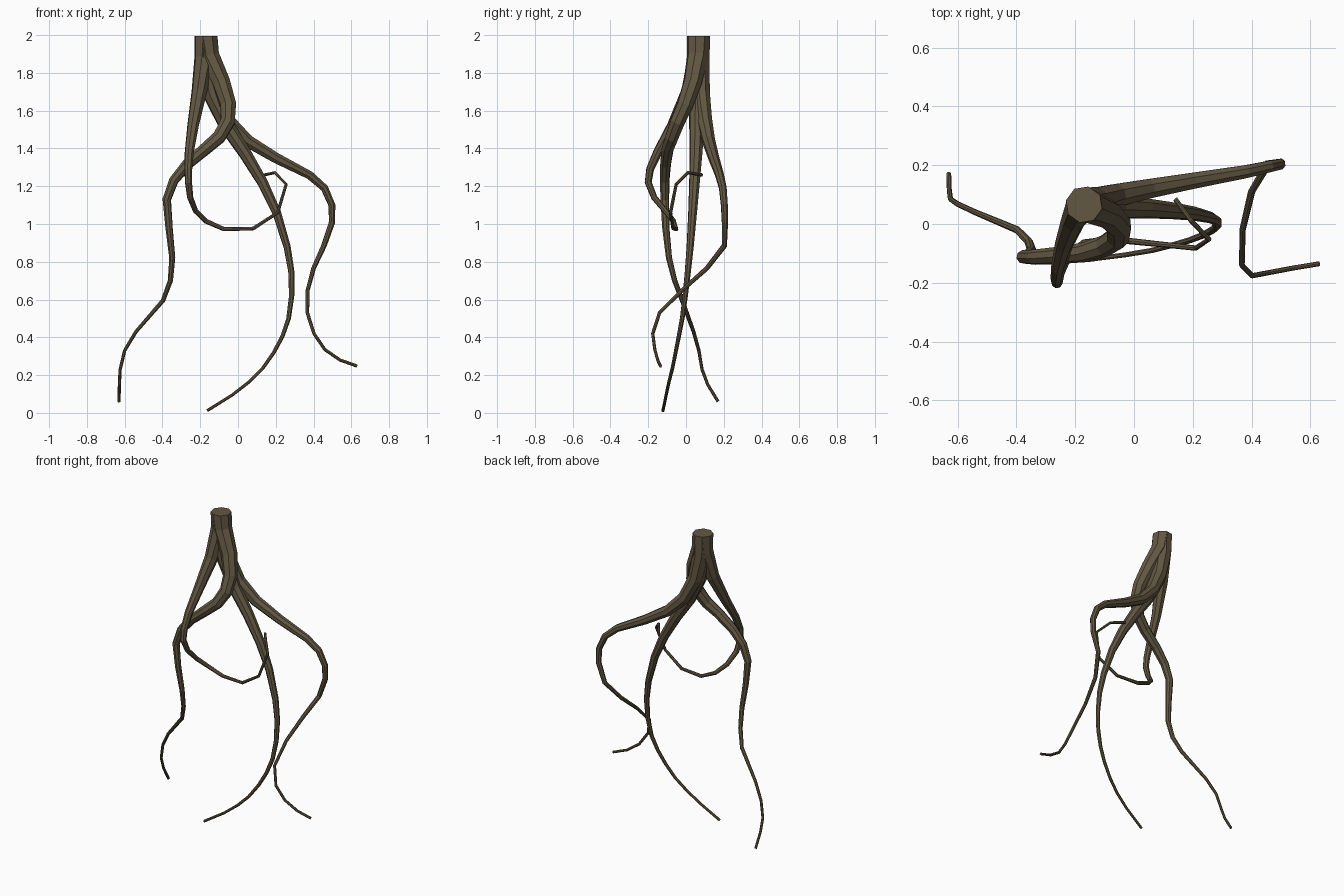
import bpy, bmesh, math
from mathutils import Vector

SIDES, R_TOP, R_TIP = 8, 0.063, 0.0085

mat = bpy.data.materials.new("bark")
mat.diffuse_color = (0.125, 0.097, 0.056, 1)


def root(name, pts, power=2.1):
    """Tapered eight-sided tube swept along a path, flat shaded."""
    pts = [Vector(p) for p in pts]
    dist = [0.0]
    for a, b in zip(pts, pts[1:]):
        dist.append(dist[-1] + (b - a).length)
    bm = bmesh.new()
    rings = []
    tangent, side = Vector((0, 0, -1)), Vector((1, 0, 0))
    for i, p in enumerate(pts):
        if i == 0:
            t = Vector((0, 0, -1))
        elif i == len(pts) - 1:
            t = (p - pts[i - 1]).normalized()
        else:
            t = ((p - pts[i - 1]).normalized() + (pts[i + 1] - p).normalized()).normalized()
        side = tangent.rotation_difference(t) @ side
        tangent = t
        other = t.cross(side)
        r = R_TIP + (R_TOP - R_TIP) * (1 - dist[i] / dist[-1]) ** power
        ring = []
        for k in range(SIDES):
            a = 2 * math.pi * (k + 0.3) / SIDES
            ring.append(bm.verts.new(p + r * (math.cos(a) * side + math.sin(a) * other)))
        rings.append(ring)
    for a, b in zip(rings, rings[1:]):
        for k in range(SIDES):
            j = (k + 1) % SIDES
            bm.faces.new((a[k], a[j], b[j], b[k]))
    bm.faces.new(rings[0])
    bm.faces.new(rings[-1])
    bmesh.ops.recalc_face_normals(bm, faces=bm.faces)
    me = bpy.data.meshes.new(name)
    bm.to_mesh(me)
    bm.free()
    me.materials.append(mat)
    bpy.context.collection.objects.link(bpy.data.objects.new(name, me))


TOP = (-0.17, 0.066, 1.995)

# Long middle root, sweeping right and back to the ground
root("middle_root", [
    TOP, (-0.17, 0.066, 1.86), (-0.14, 0.062, 1.69), (-0.06, 0.057, 1.52),
    (0.04, 0.053, 1.37), (0.13, 0.045, 1.22), (0.205, 0.035, 1.06),
    (0.26, 0.022, 0.88), (0.282, 0.01, 0.75), (0.284, -0.004, 0.62),
    (0.268, -0.02, 0.5), (0.235, -0.038, 0.405), (0.19, -0.055, 0.32),
    (0.13, -0.072, 0.235), (0.06, -0.09, 0.165), (-0.03, -0.105, 0.095),
    (-0.163, -0.122, 0.012)])

# Right root, bowing out and then under
root("right_root", [
    TOP, (-0.168, 0.07, 1.86), (-0.13, 0.08, 1.69), (-0.06, 0.098, 1.55),
    (0.05, 0.12, 1.44), (0.2, 0.147, 1.35), (0.38, 0.178, 1.258),
    (0.458, 0.195, 1.19), (0.497, 0.203, 1.1), (0.498, 0.206, 1.01),
    (0.455, 0.203, 0.885), (0.4, 0.11, 0.765), (0.369, -0.02, 0.65),
    (0.367, -0.14, 0.53), (0.402, -0.176, 0.42), (0.46, -0.165, 0.335),
    (0.54, -0.15, 0.28), (0.63, -0.135, 0.248)], 2.3)

# Left root, crossing in front of the stem
root("left_root", [
    TOP, (-0.155, 0.062, 1.89), (-0.09, 0.035, 1.75), (-0.052, -0.005, 1.63),
    (-0.055, -0.045, 1.54), (-0.1, -0.075, 1.46), (-0.17, -0.097, 1.4),
    (-0.27, -0.108, 1.315), (-0.34, -0.113, 1.23), (-0.377, -0.112, 1.13),
    (-0.365, -0.107, 0.98), (-0.348, -0.09, 0.82), (-0.358, -0.06, 0.7),
    (-0.397, -0.02, 0.595), (-0.54, 0.04, 0.43), (-0.6, 0.068, 0.33),
    (-0.624, 0.085, 0.23), (-0.628, 0.115, 0.15), (-0.63, 0.17, 0.06)])

# Short root curling into a hook
root("hook_root", [
    TOP, (-0.178, 0.062, 1.88), (-0.205, 0.015, 1.7), (-0.238, -0.07, 1.52),
    (-0.258, -0.15, 1.38), (-0.263, -0.19, 1.29), (-0.262, -0.2, 1.22),
    (-0.253, -0.168, 1.14), (-0.225, -0.11, 1.07), (-0.17, -0.065, 1.015),
    (-0.075, -0.052, 0.973), (0.08, -0.068, 0.976), (0.21, -0.082, 1.06),
    (0.255, -0.052, 1.21), (0.195, 0.01, 1.272), (0.14, 0.085, 1.26)], 2.8)
